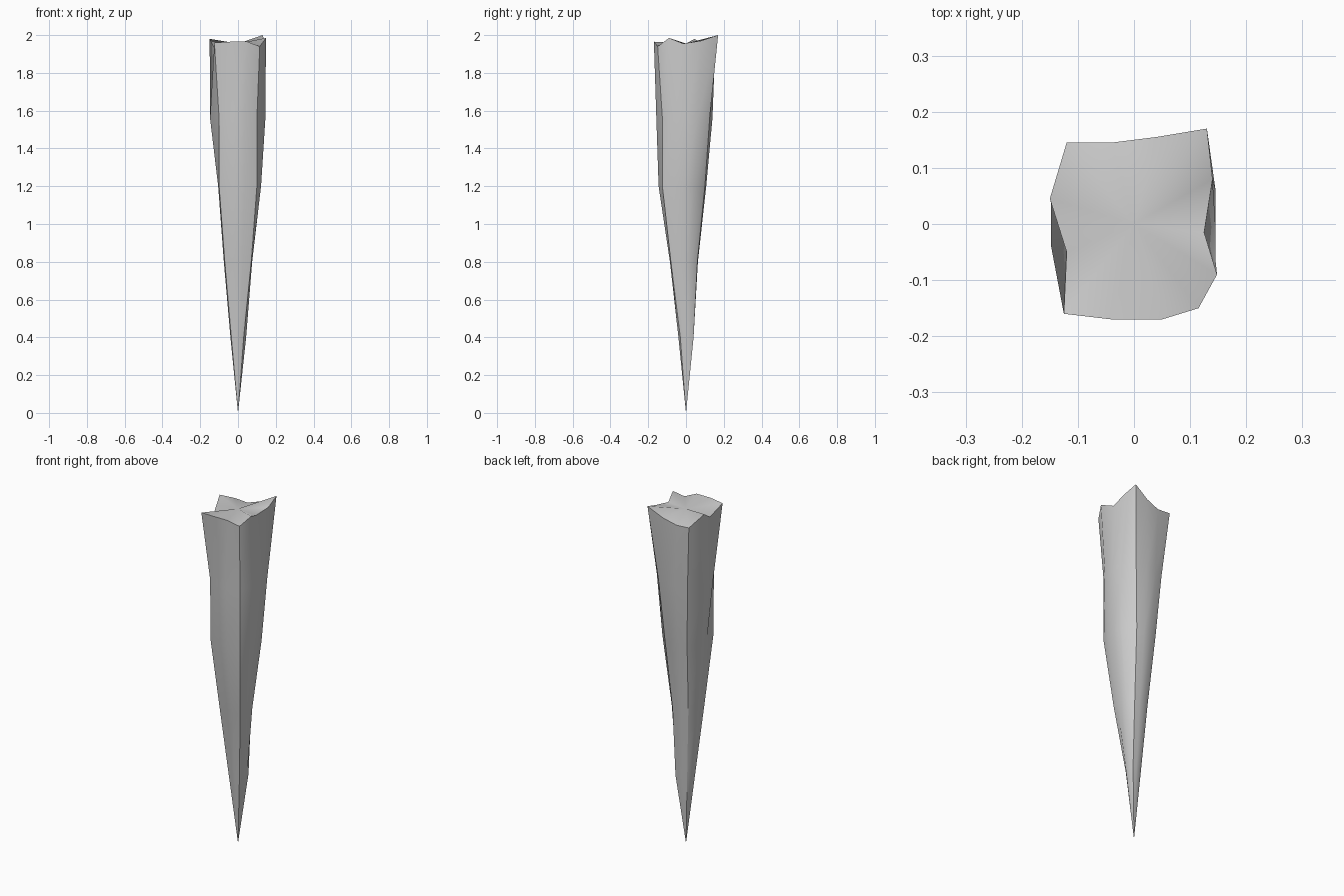
import bpy, bmesh
from mathutils import Vector

if "Cube" in bpy.data.objects:
    bpy.data.objects.remove(bpy.data.objects["Cube"])

# Rough top rim: one list per side, each starting at its corner
RIM = [
    [(-.125, -.16, 1.96), (-.04, -.17, 1.965), (.05, -.17, 1.965)],
    [(.115, -.15, 1.94), (.148, -.09, 1.985), (.125, -.015, 1.955), (.14, .08, 1.97)],
    [(.13, .17, 2.0), (.04, .155, 1.95), (-.04, .145, 1.925)],
    [(-.12, .145, 1.93), (-.15, .045, 1.98), (-.12, -.05, 1.92)],
]
# Lower rings: height, corners (front-left, front-right, back-right, back-left),
# and how far out the middle of each side reaches (front, right, back, left)
RINGS = [
    (1.56, [(-.10, -.115), (.10, -.125), (.09, .125), (-.09, .115)], (-.157, .145, .14, -.148)),
    (1.20, [(-.10, -.11), (.10, -.125), (.065, .10), (-.07, .09)], (-.145, .122, .107, -.105)),
    (0.80, [(-.07, -.07), (.07, -.08), (.045, .06), (-.05, .05)], (-.085, .075, .063, -.075)),
    (0.40, [(-.035, -.035), (.03, -.03), (.04, .04), (-.025, .025)], (-.04, .043, .04, -.04)),
]


def ring_points(z, corners, reach):
    pts = []
    for s in range(4):
        a, b = Vector(corners[s]), Vector(corners[(s + 1) % 4])
        n = len(RIM[s])
        pts.append((a.x, a.y, z))
        for i in range(1, n):
            p = a.lerp(b, i / n)
            p[1 - s % 2] = reach[s]
            pts.append((p.x, p.y, z))
    return pts


# Faceted spike body
bm = bmesh.new()
rows = [[bm.verts.new(p) for side in RIM for p in side]]
rows += [[bm.verts.new(p) for p in ring_points(*r)] for r in RINGS]
count = len(rows[0])
tip = bm.verts.new((0, 0, 0))
centre = bm.verts.new((0, 0, 1.955))
for i in range(count):
    j = (i + 1) % count
    for up, low in zip(rows, rows[1:]):
        bm.faces.new((low[i], low[j], up[j], up[i]))
    bm.faces.new((tip, rows[-1][j], rows[-1][i]))
    bm.faces.new((rows[0][i], rows[0][j], centre))
bmesh.ops.recalc_face_normals(bm, faces=bm.faces)

# Smooth sides, sharp corners and rim
corner_ids, k = set(), 0
for side in RIM:
    corner_ids.add(k)
    k += len(side)
corner_verts = {row[c] for row in rows for c in corner_ids} | {tip}
rim = set(rows[0])
for f in bm.faces:
    f.smooth = True
for e in bm.edges:
    a, b = e.verts
    vertical = a in corner_verts and b in corner_verts
    if vertical or (a in rim and b in rim):
        e.smooth = False

mesh = bpy.data.meshes.new("spike")
bm.to_mesh(mesh)
bm.free()
spike = bpy.data.objects.new("spike", mesh)
bpy.context.collection.objects.link(spike)
